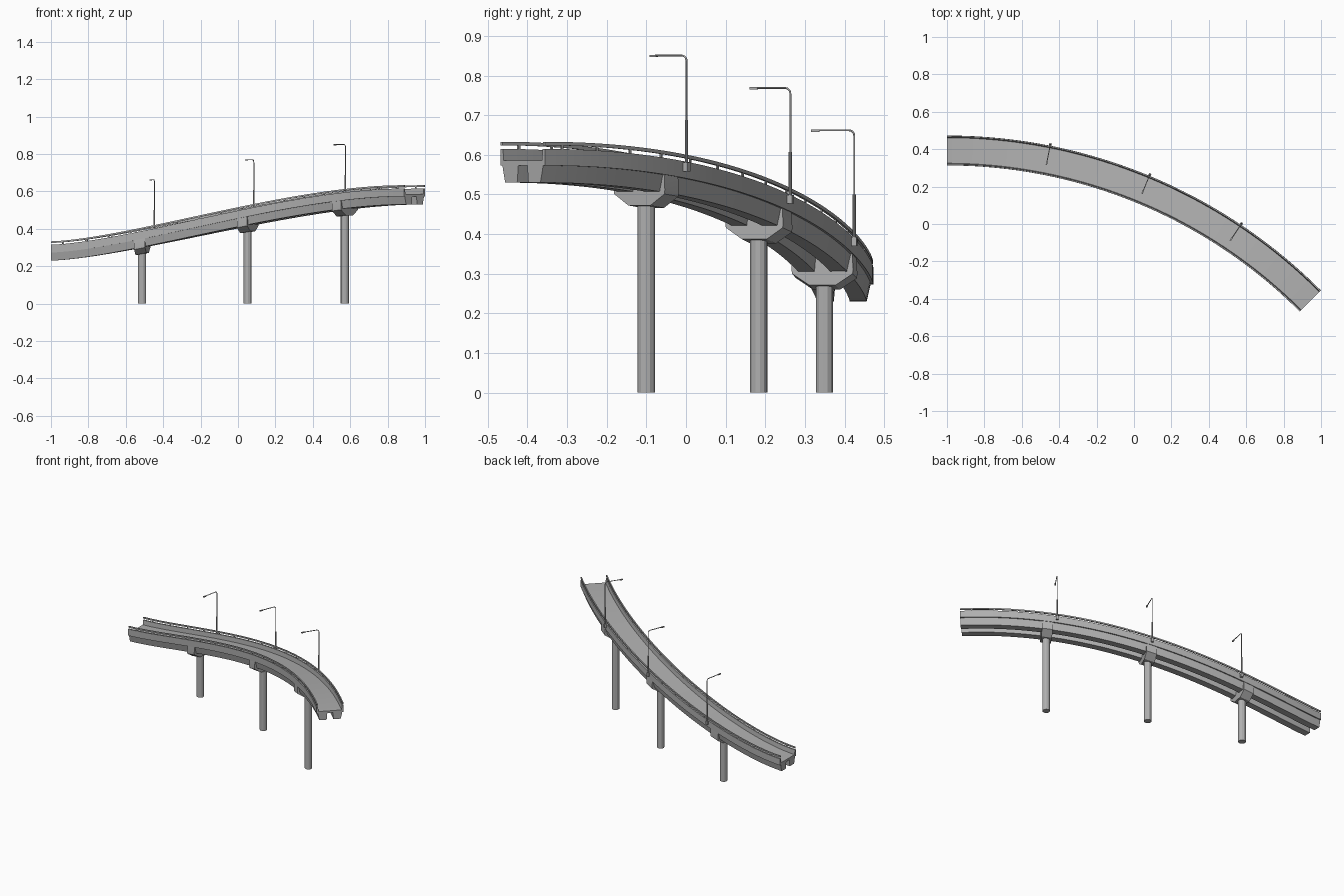
import bpy, bmesh
from math import sin, cos, pi, sqrt
from mathutils import Matrix, Vector

if "Cube" in bpy.data.objects:
    bpy.data.objects.remove(bpy.data.objects["Cube"], do_unlink=True)

RADIUS = 2.748            # centre line of the curved road
CENTRE = Vector((-1, -2.355, 0))
SWEEP = pi / 4
HALF = 0.08               # half width of the deck

concrete = bpy.data.materials.new("concrete_grey")
concrete.use_nodes = True
grey = (0.43, 0.43, 0.43, 1)
concrete.diffuse_color = grey
concrete.node_tree.nodes["Principled BSDF"].inputs["Base Color"].default_value = grey


def rise(t):
    """Ramp climb, flat at both ends."""
    s = max(t, 0) ** 0.78
    return 0.3 * s * s * (3 - 2 * s)


def place(t, offset, z):
    """Point on the ramp: t along it, offset outward from the centre line."""
    a = t * SWEEP
    r = RADIUS + offset
    return CENTRE + Vector((r * sin(a), r * cos(a), z + rise(t)))


def finish(name, bm, angle=0.4):
    bmesh.ops.recalc_face_normals(bm, faces=bm.faces)
    mesh = bpy.data.meshes.new(name)
    bm.to_mesh(mesh)
    bm.free()
    mesh.materials.append(concrete)
    ob = bpy.data.objects.new(name, mesh)
    bpy.context.collection.objects.link(ob)
    bpy.ops.object.select_all(action='DESELECT')
    ob.select_set(True)
    bpy.context.view_layer.objects.active = ob
    bpy.ops.object.shade_smooth_by_angle(angle=angle)
    return ob


def sweep(bm, profile, start=0.0, end=1.0, steps=56):
    """Loft a closed (offset, z) profile along the ramp."""
    rings = []
    for i in range(steps + 1):
        t = start + (end - start) * i / steps
        rings.append([bm.verts.new(place(t, o, z)) for o, z in profile])
    n = len(profile)
    for a, b in zip(rings, rings[1:]):
        for j in range(n):
            k = (j + 1) % n
            bm.faces.new((a[j], a[k], b[k], b[j]))
    bm.faces.new(rings[0])
    bm.faces.new(rings[-1])


def mirrored(half):
    """Close a right-hand half profile with its mirror image."""
    return half + [(-o, z) for o, z in reversed(half)]


def cylinder(bm, base, height, radius, sides, turn=0.0):
    m = Matrix.Translation(base + Vector((0, 0, height / 2))) @ Matrix.Rotation(turn, 4, 'Z')
    bmesh.ops.create_cone(bm, cap_ends=True, segments=sides, radius1=radius,
                          radius2=radius, depth=height, matrix=m)


def box(bm, centre, size, turn=0.0):
    m = Matrix.Translation(centre) @ Matrix.Rotation(turn, 4, 'Z') @ Matrix.Diagonal((*size, 1))
    bmesh.ops.create_cube(bm, size=1, matrix=m)


# Road slab with parapets
bm = bmesh.new()
sweep(bm, mirrored([(HALF, 0.273), (HALF, 0.315), (HALF - 0.009, 0.315),
                    (HALF - 0.012, 0.286)]))
finish("road_deck", bm)

# Twin tapered girders below the deck
for side, name in ((1, "outer_girder"), (-1, "inner_girder")):
    bm = bmesh.new()
    sweep(bm, [(side * o, z) for o, z in
               ((0.016, 0.274), (0.073, 0.274), (0.063, 0.23), (0.020, 0.23))])
    finish(name, bm)

# Handrails on short posts
POSTS = 17
for side, name in ((1, "outer_handrail"), (-1, "inner_handrail")):
    bm = bmesh.new()
    mid = side * (HALF - 0.0045)
    w = 0.0035
    sweep(bm, [(mid - w, 0.324), (mid + w, 0.324), (mid + w, 0.333), (mid - w, 0.333)])
    for i in range(POSTS):
        t = (i + 0.5) / POSTS
        box(bm, place(t, mid, 0.319), (0.007, 0.004, 0.014), -t * SWEEP)
    finish(name, bm)

# Piers: cradle cap and round column
for i, t in enumerate((0.227, 0.5, 0.775), 1):
    bm = bmesh.new()
    d = 0.03 / (RADIUS * SWEEP)
    sweep(bm, mirrored([(0.034, 0.195), (0.078, 0.224), (0.079, 0.235), (0.077, 0.276)]),
          t - d, t + d, 2)
    finish(f"pier_cap_{i}", bm)
    bm = bmesh.new()
    foot = place(t, 0, 0)
    top = foot.z + 0.205
    foot.z = 0
    cylinder(bm, foot, top, 0.022, 12, -t * SWEEP)
    finish(f"pier_column_{i}", bm)

# Street lamps on the outer side
for i, t in enumerate((0.25, 0.5, 0.75), 1):
    turn = -t * SWEEP
    off = HALF + 0.006
    bm = bmesh.new()
    box(bm, place(t, off, 0.301), (0.014, 0.014, 0.022), turn)
    cylinder(bm, place(t, off, 0.31), 0.11, 0.0042, 10)
    # Lamp head
    box(bm, place(t, off - 0.1, 0.581), (0.008, 0.02, 0.006), turn)
    finish(f"lamp_base_and_head_{i}", bm)

    # Slim pole bending into the arm
    bend = 0.014
    path = [(off, 0.41)]
    path += [(off - bend * (1 - cos(a)), 0.582 - bend * (1 - sin(a)))
             for a in (k * pi / 10 for k in range(6))]
    path.append((off - 0.095, 0.582))
    curve = bpy.data.curves.new(f"lamp_pole_{i}", 'CURVE')
    curve.dimensions = '3D'
    curve.bevel_depth = 0.0024
    curve.bevel_resolution = 2
    curve.use_fill_caps = True
    spline = curve.splines.new('POLY')
    spline.points.add(len(path) - 1)
    for p, (o, z) in zip(spline.points, path):
        p.co = (*place(t, o, z), 1)
    curve.materials.append(concrete)
    pole = bpy.data.objects.new(f"lamp_pole_{i}", curve)
    bpy.context.collection.objects.link(pole)
    bpy.ops.object.select_all(action='DESELECT')
    pole.select_set(True)
    bpy.context.view_layer.objects.active = pole
    bpy.ops.object.convert(target='MESH')
    bpy.ops.object.shade_smooth_by_angle(angle=0.8)
